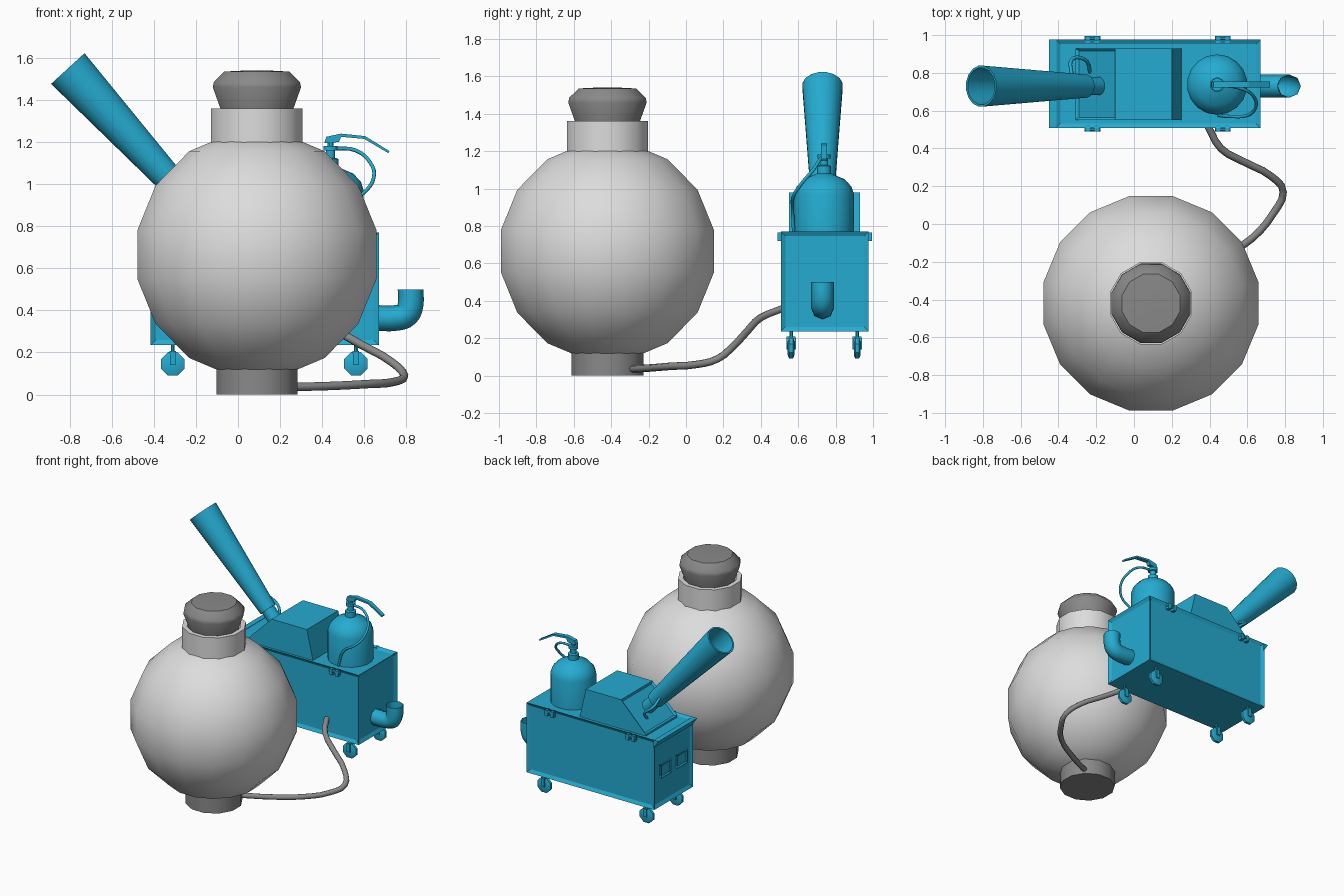
import bpy, bmesh, math
from mathutils import Vector, Matrix

if "Cube" in bpy.data.objects:
    bpy.data.objects.remove(bpy.data.objects["Cube"], do_unlink=True)


def material(name, rgb):
    m = bpy.data.materials.new(name)
    m.use_nodes = True
    m.diffuse_color = (*rgb, 1)
    m.node_tree.nodes["Principled BSDF"].inputs["Base Color"].default_value = (*rgb, 1)
    return m


TEAL = material("teal paint", (0.018, 0.41, 0.64))
PALE = material("pale grey", (0.72, 0.72, 0.72))
GREY = material("mid grey", (0.25, 0.25, 0.25))


def finish(name, bm, mat, smooth=True):
    bmesh.ops.recalc_face_normals(bm, faces=bm.faces)
    mesh = bpy.data.meshes.new(name)
    bm.to_mesh(mesh)
    bm.free()
    mesh.materials.append(mat)
    ob = bpy.data.objects.new(name, mesh)
    bpy.context.collection.objects.link(ob)
    if smooth:
        bpy.ops.object.select_all(action='DESELECT')
        ob.select_set(True)
        bpy.context.view_layer.objects.active = ob
        bpy.ops.object.shade_smooth_by_angle(angle=math.radians(40))
    return ob


def lathe(name, profile, sides, base, mat, axis=(0, 0, 1)):
    """Spin (radius, height) pairs about an axis; flats face the main directions."""
    bm = bmesh.new()
    turn = Vector((0, 0, 1)).rotation_difference(Vector(axis)).to_matrix()
    rings = []
    for r, h in profile:
        ring = []
        for i in range(sides):
            a = (i + 0.5) * math.tau / sides
            p = Vector((r * math.cos(a), r * math.sin(a), h))
            ring.append(bm.verts.new(turn @ p + Vector(base)))
        rings.append(ring)
    for low, high in zip(rings, rings[1:]):
        for i in range(sides):
            j = (i + 1) % sides
            bm.faces.new((low[i], low[j], high[j], high[i]))
    bm.faces.new(rings[0][::-1])
    bm.faces.new(rings[-1])
    return finish(name, bm, mat)


def box(name, lo, hi, mat=TEAL, inset=0, depth=0):
    bm = bmesh.new()
    lo, hi = Vector(lo), Vector(hi)
    bmesh.ops.create_cube(bm, size=1, matrix=Matrix.Translation((lo + hi) / 2)
                          @ Matrix.Diagonal((*(hi - lo), 1)))
    if inset:
        bmesh.ops.recalc_face_normals(bm, faces=bm.faces)
        panels = [f for f in bm.faces if f.normal.z > -0.5]
        bmesh.ops.inset_individual(bm, faces=panels, thickness=inset)
        bmesh.ops.translate(bm, verts=[], vec=(0, 0, 0))
        for f in panels:
            bmesh.ops.translate(bm, verts=f.verts, vec=-depth * f.normal)
    return finish(name, bm, mat, False)


def prism(name, outline, y0, y1, mat=TEAL, recess=None):
    """Extrude an x-z outline along y; optionally recess the face on one side."""
    bm = bmesh.new()
    a = [bm.verts.new((x, y0, z)) for x, z in outline]
    b = [bm.verts.new((x, y1, z)) for x, z in outline]
    bm.faces.new(a)
    bm.faces.new(b[::-1])
    for i in range(len(a)):
        j = (i + 1) % len(a)
        bm.faces.new((a[i], b[i], b[j], a[j]))
    bmesh.ops.recalc_face_normals(bm, faces=bm.faces)
    if recess:
        f = max(bm.faces, key=lambda q: q.normal.dot(Vector(recess)))
        bmesh.ops.inset_individual(bm, faces=[f], thickness=0.02)
        bmesh.ops.translate(bm, verts=f.verts, vec=-0.012 * f.normal)
    return finish(name, bm, mat, False)


def tube(name, points, radius, mat, caps=True, steps=5):
    cu = bpy.data.curves.new(name, 'CURVE')
    cu.dimensions = '3D'
    cu.bevel_depth = radius
    cu.bevel_resolution = 2
    cu.use_fill_caps = caps
    cu.resolution_u = steps
    sp = cu.splines.new('BEZIER')
    sp.bezier_points.add(len(points) - 1)
    for bp, p in zip(sp.bezier_points, points):
        bp.co = p
        bp.handle_left_type = bp.handle_right_type = 'AUTO'
    cu.materials.append(mat)
    ob = bpy.data.objects.new(name, cu)
    bpy.context.collection.objects.link(ob)
    return ob


# Round vessel with neck, stopper and foot
CX, CY, CZ, R = 0.09, -0.42, 0.665, 0.591
rings = [math.radians(-78.75 + 22.5 * i) for i in range(8)]
lathe("vessel_body", [(R * math.cos(a), R * math.sin(a)) for a in rings],
      16, (CX, CY, CZ), PALE)
lathe("vessel_neck", [(0.225, 1.12), (0.225, 1.36), (0.19, 1.36), (0.19, 1.26)],
      12, (CX, CY, 0), PALE)
lathe("stopper", [(0.17, 1.27), (0.18, 1.36), (0.217, 1.46), (0.212, 1.485),
                  (0.16, 1.535), (0.06, 1.54)], 12, (CX, CY, 0), GREY)
lathe("vessel_foot", [(0.2, 0), (0.2, 0.14)], 12, (CX, CY, 0), GREY)

# Hose between vessel and machine
tube("connecting_hose", [(0.2, -0.3, 0.035), (0.42, -0.2, 0.04), (0.62, -0.08, 0.05),
                         (0.74, 0.06, 0.06), (0.79, 0.17, 0.09), (0.73, 0.25, 0.155),
                         (0.58, 0.33, 0.24), (0.46, 0.4, 0.31), (0.39, 0.52, 0.36)],
     0.02, GREY, steps=3)

# Machine cabinet with recessed panels, end lip and vents
box("cabinet", (-0.415, 0.507, 0.235), (0.67, 0.977, 0.77), inset=0.035, depth=0.014)
prism("end_lip", [(-0.41, 0.71), (-0.45, 0.77), (-0.41, 0.77)], 0.507, 0.977)
for n, y in (("front", 0.64), ("back", 0.84)):
    box(n + "_end_vent", (-0.42, y - 0.06, 0.45), (-0.39, y + 0.06, 0.55),
        inset=0.015, depth=0.008)

# Sloped hood
prism("hood", [(-0.31, 0.74), (-0.31, 0.77), (-0.1, 0.98), (0.2, 0.98), (0.255, 0.74)],
      0.55, 0.93, recess=(-0.7, 0, 0.7))

# Hollow horn with its pipe and cable
AXIS = Vector((-0.66, 0, 0.72)).normalized()
START = Vector((-0.255, 0.73, 0.945))
LENGTH = 0.82
lathe("horn", [(0.062, 0), (0.11, LENGTH), (0.098, LENGTH), (0.06, 0.15)],
      16, START, TEAL, AXIS)
lathe("horn_pipe", [(0.05, -0.16), (0.05, 0.02)], 12, START, TEAL, AXIS)
tube("horn_cable", [(-0.33, 0.79, 1.0), (-0.33, 0.87, 0.96), (-0.26, 0.87, 0.9),
                    (-0.23, 0.8, 0.82)], 0.01, TEAL)

# Gas bottle with valve, lever and thin hose
BX, BY = 0.44, 0.738
lathe("bottle", [(0.16, 0.74), (0.16, 0.97), (0.147, 1.01), (0.11, 1.05),
                 (0.055, 1.073), (0.038, 1.08), (0.038, 1.12), (0.022, 1.125),
                 (0.022, 1.16)], 18, (BX, BY, 0), TEAL)
lathe("valve_collar", [(0.035, 1.16), (0.035, 1.182)], 10, (BX, BY, 0), TEAL)
lathe("valve_stem", [(0.016, 1.18), (0.016, 1.21)], 8, (BX, BY, 0), TEAL)
prism("lever", [(0.41, 1.195), (0.48, 1.2), (0.49, 1.225), (0.6, 1.215), (0.715, 1.147),
                (0.72, 1.157), (0.605, 1.228), (0.49, 1.24), (0.42, 1.225)],
      BY - 0.016, BY + 0.016)
tube("bottle_hose", [(0.45, 0.735, 1.17), (0.56, 0.72, 1.16), (0.63, 0.68, 1.1),
                     (0.645, 0.62, 1.03), (0.6, 0.575, 0.96), (0.5, 0.57, 0.89),
                     (0.45, 0.575, 0.76)], 0.009, TEAL, steps=4)

# Exhaust elbow
elbow = [(0.64, 0.73, 0.365), (0.76, 0.73, 0.365)]
elbow += [(0.76 + 0.06 * math.sin(a), 0.73, 0.425 - 0.06 * math.cos(a))
          for a in (math.radians(45), math.radians(90))]
elbow.append((0.82, 0.73, 0.5))
tube("exhaust_elbow", elbow, 0.061, TEAL, caps=False, steps=3)

# Castors under each corner
for nx, x in (("right", -0.31), ("left", 0.56)):
    for ny, y in (("front", 0.562), ("back", 0.915)):
        tag = f"{ny}_{nx}_castor"
        lathe(tag + "_wheel", [(0.04, -0.018), (0.06, -0.01), (0.06, 0.01), (0.04, 0.018)],
              8, (x, y, 0.146), TEAL, (0, 1, 0))
        lathe(tag + "_stem", [(0.01, 0.18), (0.01, 0.24)], 8, (x, y, 0), TEAL)
        box(tag + "_bridge", (x - 0.016, y - 0.024, 0.195), (x + 0.016, y + 0.024, 0.208))
        for s in (-1, 1):
            box(f"{tag}_fork_{'inner' if s > 0 else 'outer'}",
                (x - 0.014, y + s * 0.022 - 0.004, 0.14), (x + 0.014, y + s * 0.022 + 0.004, 0.2))

# Clasps along the cabinet top edges
for nx, x in (("right", -0.22), ("left", 0.47)):
    for ny, y, s in (("front", 0.507, -1), ("back", 0.977, 1)):
        tag = f"{ny}_{nx}_clasp"
        lathe(tag + "_roller", [(0.012, -0.042), (0.012, 0.042)], 8,
              (x, y + s * 0.006, 0.75), TEAL, (1, 0, 0))
        for side, d in (("a", -0.024), ("b", 0.024)):
            box(f"{tag}_tab_{side}", (x + d - 0.012, y - 0.018, 0.72),
                (x + d + 0.012, y + 0.018, 0.765))
